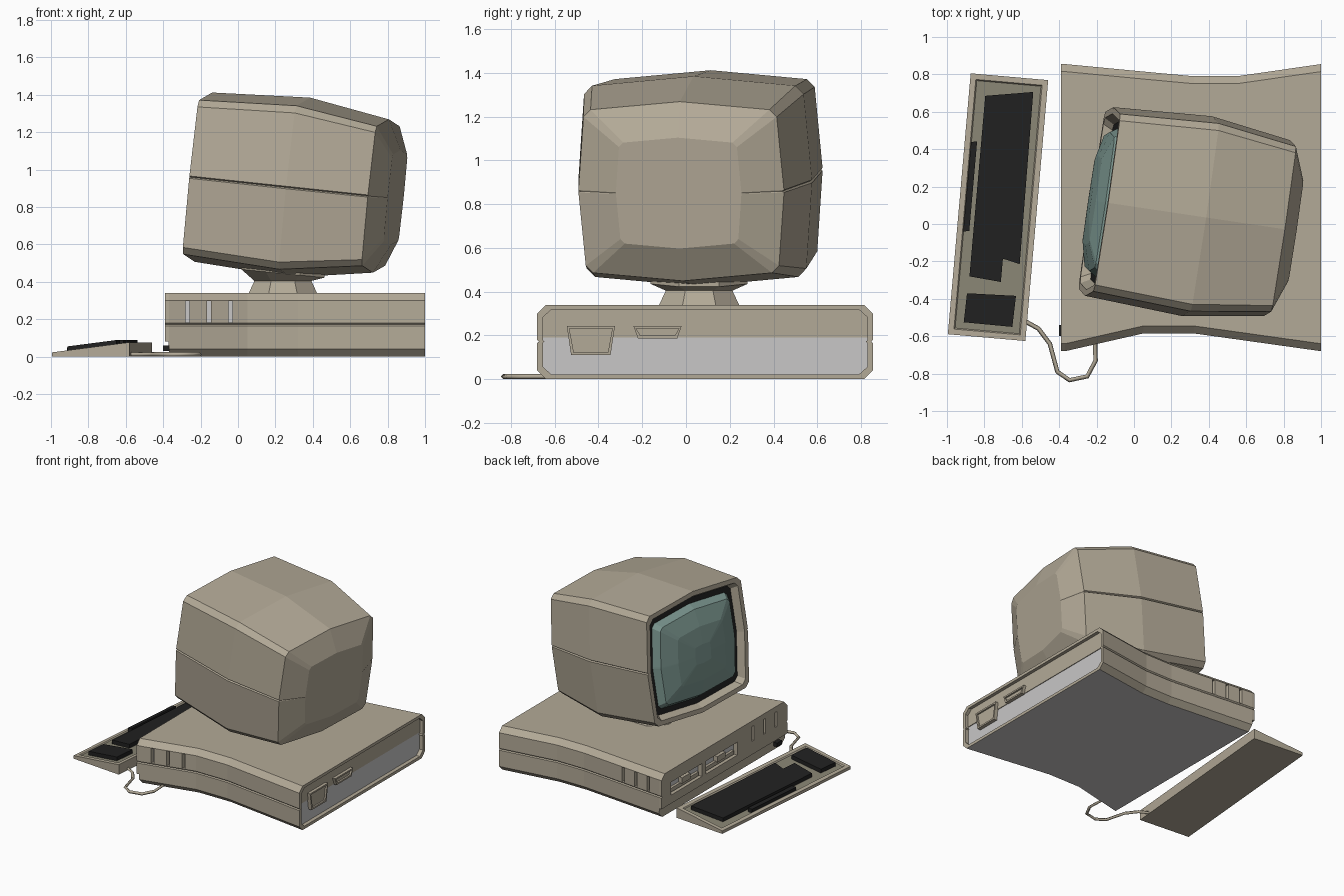
import bpy, bmesh
from math import radians, sin, cos, pi
from mathutils import Matrix, Vector

cube = bpy.data.objects.get("Cube")
if cube:
    bpy.data.objects.remove(cube, do_unlink=True)


def material(name, r, g, b):
    m = bpy.data.materials.new(name)
    m.use_nodes = True
    m.diffuse_color = (r, g, b, 1)
    bsdf = next(n for n in m.node_tree.nodes if n.type == 'BSDF_PRINCIPLED')
    bsdf.inputs["Base Color"].default_value = (r, g, b, 1)
    bsdf.inputs["Roughness"].default_value = 0.7
    return m


beige = material("beige plastic", 0.45, 0.40, 0.31)
olive = material("dark beige plastic", 0.25, 0.235, 0.175)
grey = material("light grey metal", 0.58, 0.57, 0.57)
black = material("black plastic", 0.015, 0.015, 0.015)
teal = material("teal glass", 0.20, 0.31, 0.28)


def finish(name, bm, mats, matrix=Matrix(), rule=None):
    bmesh.ops.recalc_face_normals(bm, faces=bm.faces[:])
    if rule:
        for f in bm.faces:
            f.material_index = int(rule(f.calc_center_median(), f.normal))
    mesh = bpy.data.meshes.new(name)
    bm.to_mesh(mesh)
    bm.free()
    for m in mats:
        mesh.materials.append(m)
    ob = bpy.data.objects.new(name, mesh)
    ob.matrix_world = matrix
    bpy.context.collection.objects.link(ob)
    return ob


def loft(name, rings, mats, matrix=Matrix(), rule=None):
    """Skin closed rings of equal point count and cap both ends."""
    bm = bmesh.new()
    vr = [[bm.verts.new(p) for p in ring] for ring in rings]
    n = len(vr[0])
    for a, b in zip(vr, vr[1:]):
        for i in range(n):
            j = (i + 1) % n
            bm.faces.new((a[i], a[j], b[j], b[i]))
    bm.faces.new(vr[0])
    bm.faces.new(vr[-1])
    return finish(name, bm, mats, matrix, rule)


def box(name, lo, hi, mat):
    def rect(z):
        return [(lo[0], lo[1], z), (hi[0], lo[1], z), (hi[0], hi[1], z), (lo[0], hi[1], z)]
    return loft(name, [rect(lo[2]), rect(hi[2])], [mat])


# ---- system case: waisted shell with side seams and recessed back ----
def case_ring(x, lo, hi, floor=0.0, sy=1.0, sz=1.0):
    pts = []
    for y, s in ((hi, -1), (lo, 1)):
        side = [(y + s * 0.04, 0), (y, 0.04), (y, 0.165), (y + s * 0.008, 0.172),
                (y, 0.18), (y, 0.3), (y + s * 0.04, 0.34)]
        pts += side if s < 0 else side[::-1]
    mid = (lo + hi) / 2
    return [(x, mid + (y - mid) * sy, 0.17 + (max(z, floor) - 0.17) * sz) for y, z in pts]


LO, HI = -0.68, 0.855
case = loft("system_case", [
    case_ring(-0.39, LO, HI, 0.08),
    case_ring(-0.372, LO, HI, 0.08),
    case_ring(-0.368, LO, HI),
    case_ring(0.05, -0.585, 0.815),
    case_ring(0.32, -0.585, 0.79),
    case_ring(0.55, -0.617, 0.79),
    case_ring(1.0, LO, HI),
    case_ring(1.0, LO, HI, 0, 0.967, 0.87),
    case_ring(0.97, LO, HI, 0, 0.967, 0.87)],
    [beige, grey],
    rule=lambda c, n: (n.z < -0.9 and c.z < 0.01) or (n.x > 0.9 and c.x < 0.98))

# vent slots and drive bays: (centre, size, depth axis)
cuts = [((-0.385, y, 0.195), (0.06, 0.38, 0.10), 0) for y in (0.55, 0.12)]
cuts += [((-0.385, y, 0.24), (0.06, 0.022, 0.115), 0) for y in (-0.26, -0.40, -0.54)]
for x in (-0.27, -0.155, -0.04):
    edge = 0.095 * (x + 0.37) / 0.42
    cuts += [((x, LO + edge, 0.24), (0.022, 0.06, 0.115), 1),
             ((x, HI - edge * 0.42, 0.24), (0.022, 0.06, 0.115), 1)]
bm = bmesh.new()
for loc, size, axis in cuts:
    made = bmesh.ops.create_cube(bm, size=1, matrix=Matrix.Translation(loc) @ Matrix.Diagonal((*size, 1)))
    for f in {f for v in made["verts"] for f in v.link_faces}:
        f.normal_update()
        f.material_index = int(abs(f.normal[axis]) > 0.9)
cutter = finish("slot_cutter", bm, [beige, grey])
cutter.hide_render = True
mod = case.modifiers.new("slots", 'BOOLEAN')
mod.operation = 'DIFFERENCE'
mod.solver = 'EXACT'
mod.object = cutter
bpy.context.view_layer.objects.active = case
bpy.ops.object.modifier_apply(modifier=mod.name)
bpy.data.objects.remove(cutter, do_unlink=True)

# drive fronts, latches and keyboard plug
for i, y in enumerate((0.55, 0.12)):
    box(f"drive_front_{i + 1}", (-0.375, y - 0.17, 0.155), (-0.35, y + 0.17, 0.185), beige)
    box(f"drive_latch_{i + 1}", (-0.388, y - 0.05, 0.18), (-0.35, y + 0.05, 0.225), beige)
box("keyboard_plug", (-0.40, -0.60, 0.03), (-0.36, -0.54, 0.06), black)


# ---- back panel upper plate and sockets ----
def panel_ring(x, pts):
    return [(x, y, z) for y, z in pts]


upper = [(-0.654, 0.19), (0.829, 0.19), (0.829, 0.285), (0.792, 0.318), (-0.617, 0.318), (-0.654, 0.285)]
loft("back_upper_plate", [panel_ring(0.965, upper), panel_ring(0.975, upper)], [beige])


def socket(name, y, z0, z1):
    def ring(x, d):
        return panel_ring(x, [(y - 0.11 + d, z1 - d), (y + 0.11 - d, z1 - d),
                              (y + 0.09 - d, z0 + d), (y - 0.09 + d, z0 + d)])
    loft(name, [ring(0.965, 0), ring(0.998, 0), ring(0.998, 0.012), ring(0.985, 0.012)], [beige])


socket("power_socket", -0.435, 0.11, 0.243)
socket("data_socket", -0.13, 0.187, 0.243)


# ---- swivel stand ----
def stand_ring(r, z, tilt=0.0):
    return [(0.24 + r * cos(a), 0.06 + r * sin(a), z - tilt * r * cos(a))
            for a in (pi / 8 + k * pi / 4 for k in range(8))]


loft("swivel_stand", [stand_ring(0.2, 0.335), stand_ring(0.165, 0.405),
                      stand_ring(0.24, 0.445, 0.1), stand_ring(0.24, 0.52, 0.1)], [beige])

# ---- monitor, turned and tilted back ----
pose = (Matrix.Translation((-0.185, 0.12, 0.96)) @ Matrix.Rotation(radians(-8.5), 4, 'Z')
        @ Matrix.Rotation(radians(6), 4, 'Y'))


def screen_ring(x, w, h, groove=0.0):
    quarter = [(1, 0.014), (0.94, 0.83), (0.87, 0.91)]
    right = [(1 - groove, 0)] + quarter + [(0, 1)] + [(-a, b) for a, b in quarter[::-1]]
    return [(x, a * w, b * h) for a, b in right + [(-a, -b) for a, b in right]]


loft("monitor_housing", [
    screen_ring(0.05, 0.445, 0.395),
    screen_ring(0.0, 0.475, 0.42),
    screen_ring(0.0, 0.51, 0.455, 0.02),
    screen_ring(0.53, 0.54, 0.483, 0.02),
    screen_ring(0.965, 0.475, 0.412, 0.02),
    screen_ring(1.045, 0.29, 0.255)],
    [beige, black], pose, rule=lambda c, n: n.x < -0.9 and c.x > 0.04)
loft("screen_glass", [
    screen_ring(0.055, 0.41, 0.355),
    screen_ring(0.0, 0.375, 0.32),
    screen_ring(-0.04, 0.24, 0.2),
    screen_ring(-0.053, 0.08, 0.07)], [teal], pose)

# ---- keyboard: sloping tray with key blocks ----
desk = Matrix.Translation((-0.727, 0.09, 0)) @ Matrix.Rotation(radians(-5), 4, 'Z')


def slope(x, up=0.0):
    return 0.05 + 0.13 * x + up


def tray(inset, up=None):
    w, l = 0.208 - inset, 0.70 - inset
    return [(x, y, 0 if up is None else slope(x, up))
            for x, y in ((-w, -l), (w, -l), (w, l), (-w, l))]


loft("keyboard_tray", [tray(0), tray(0, 0), tray(0.03, 0), tray(0.036, -0.008)],
     [beige, olive], desk, rule=lambda c, n: n.z > 0.9 and abs(c.x) < 0.01 and c.z < 0.046)

blocks = {
    "main_keys": [(-0.12, 0.587), (0.134, 0.63), (0.142, -0.293), (0.05, -0.272),
                  (0.05, -0.397), (-0.12, -0.382)],
    "space_bar": [(-0.174, 0.335), (-0.142, 0.34), (-0.142, -0.14), (-0.174, -0.146)],
    "side_keys": [(-0.125, -0.473), (0.137, -0.464), (0.132, -0.631), (-0.129, -0.629)],
}
for name, pts in blocks.items():
    loft(name, [[(x, y, slope(x, up)) for x, y in pts] for up in (-0.012, 0.022)], [black], desk)

# ---- keyboard cable ----
path = [(-0.60, -0.51), (-0.51, -0.56), (-0.45, -0.64), (-0.41, -0.79), (-0.345, -0.835),
        (-0.25, -0.815), (-0.205, -0.73), (-0.21, -0.60)]
curve = bpy.data.curves.new("keyboard_cable", 'CURVE')
curve.dimensions = '3D'
curve.bevel_depth = 0.012
curve.bevel_resolution = 0
curve.use_fill_caps = True
line = curve.splines.new('POLY')
line.points.add(len(path) - 1)
for p, (x, y) in zip(line.points, path):
    p.co = (x, y, 0.012, 1)
curve.materials.append(beige)
bpy.context.collection.objects.link(bpy.data.objects.new("keyboard_cable", curve))
